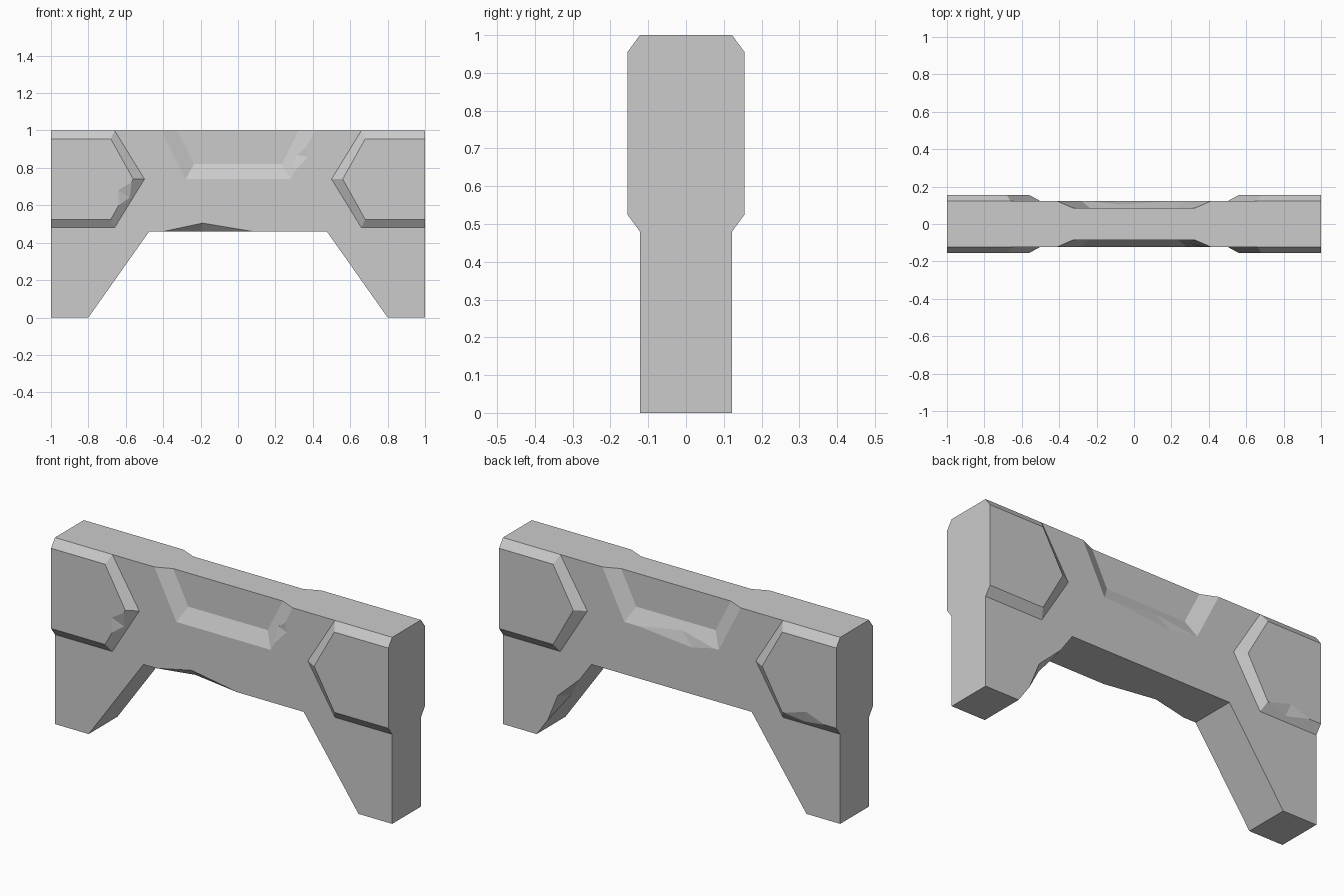
import bpy, bmesh
from mathutils import Vector

if "Cube" in bpy.data.objects:
    bpy.data.objects.remove(bpy.data.objects["Cube"])

T = 0.122      # half thickness of the slab
R = 0.155      # half thickness at the raised end panels


def make_object(name, bm):
    bmesh.ops.recalc_face_normals(bm, faces=bm.faces[:])
    mesh = bpy.data.meshes.new(name)
    bm.to_mesh(mesh)
    bm.free()
    ob = bpy.data.objects.new(name, mesh)
    bpy.context.collection.objects.link(ob)
    return ob


def loft(name, sections):
    """Closed solid through matching (y, [(x, z), ...]) outlines."""
    bm = bmesh.new()
    rings = [[bm.verts.new((x, y, z)) for x, z in pts] for y, pts in sections]
    bm.faces.new(rings[0])
    bm.faces.new(rings[-1])
    for a, b in zip(rings, rings[1:]):
        for i in range(len(a)):
            j = (i + 1) % len(a)
            bm.faces.new((a[i], a[j], b[j], b[i]))
    return make_object(name, bm)


def combine(target, tool, operation):
    mod = target.modifiers.new(tool.name, 'BOOLEAN')
    mod.operation = operation
    mod.solver = 'EXACT'
    mod.object = tool
    bpy.context.view_layer.objects.active = target
    bpy.ops.object.modifier_apply(modifier=mod.name)
    bpy.data.objects.remove(tool, do_unlink=True)


def chip(target, a, b, p, q):
    """Knock a wedge off the edge a-b, reaching p and q on the two faces beside it."""
    a, b, p, q = (Vector(v) for v in (a, b, p, q))
    outside = (a + b) - (p + q) / 2
    bm = bmesh.new()
    for v in (a, b, p, q, outside):
        bm.verts.new(v)
    bmesh.ops.convex_hull(bm, input=bm.verts[:])
    combine(target, make_object("chip_cutter", bm), 'DIFFERENCE')


# Arch-shaped slab with two splayed feet
half = [(0.475, 0.46), (0.8, 0), (1, 0), (1, 1)]
arch = half + [(-x, z) for x, z in reversed(half)]
barrier = loft("stone_barrier", [(-T, arch), (T, arch)])

# Raised, bevelled panels at both ends
outer = [(1, 1), (0.66, 1), (0.5, 0.74), (0.66, 0.48), (1, 0.48)]
inner = [(1, 0.955), (0.68, 0.955), (0.56, 0.74), (0.68, 0.525), (1, 0.525)]
for side in (-1, 1):
    o = [(side * x, z) for x, z in outer]
    i = [(side * x, z) for x, z in inner]
    combine(barrier, loft("end_panel", [(-R, i), (-T, o), (T, o), (R, i)]), 'UNION')

# Sloped recess in the top middle, front and back
floor = [(-0.425, 1.2), (-0.235, 0.82), (0.235, 0.82), (0.425, 1.2)]
mouth = [(-0.595, 1.2), (-0.325, 0.66), (0.325, 0.66), (0.595, 1.2)]
for side in (-1, 1):
    combine(barrier, loft("recess_cutter", [(side * 0.085, floor), (side * 0.159, mouth)]),
            'DIFFERENCE')

# Weathering chips: front underside edge
chip(barrier, (-0.4, -T, 0.46), (0.08, -T, 0.46), (-0.19, -T, 0.505), (-0.2, -0.075, 0.46))
# Back edge of the right foot
chip(barrier, (0.735, T, 0.092), (0.545, T, 0.361), (0.675, T, 0.24), (0.634, 0.065, 0.235))
# Right lip of the front recess
chip(barrier, (0.3, -T, 0.78), (0.365, -T, 0.91), (0.375, -T, 0.86), (0.3, -0.1, 0.87))
# Front left panel
chip(barrier, (-0.568, -R, 0.725), (-0.638, -R, 0.6), (-0.64, -R, 0.68), (-0.58, -0.135, 0.64))
# Bottom lip of the back recess
chip(barrier, (0.2, T, 0.74), (-0.25, T, 0.74), (-0.12, T, 0.71), (-0.05, 0.104, 0.78))
# Bottom edge of the back panel
chip(barrier, (-0.69, R, 0.525), (-0.93, R, 0.525), (-0.82, R, 0.565), (-0.8, 0.137, 0.5))
